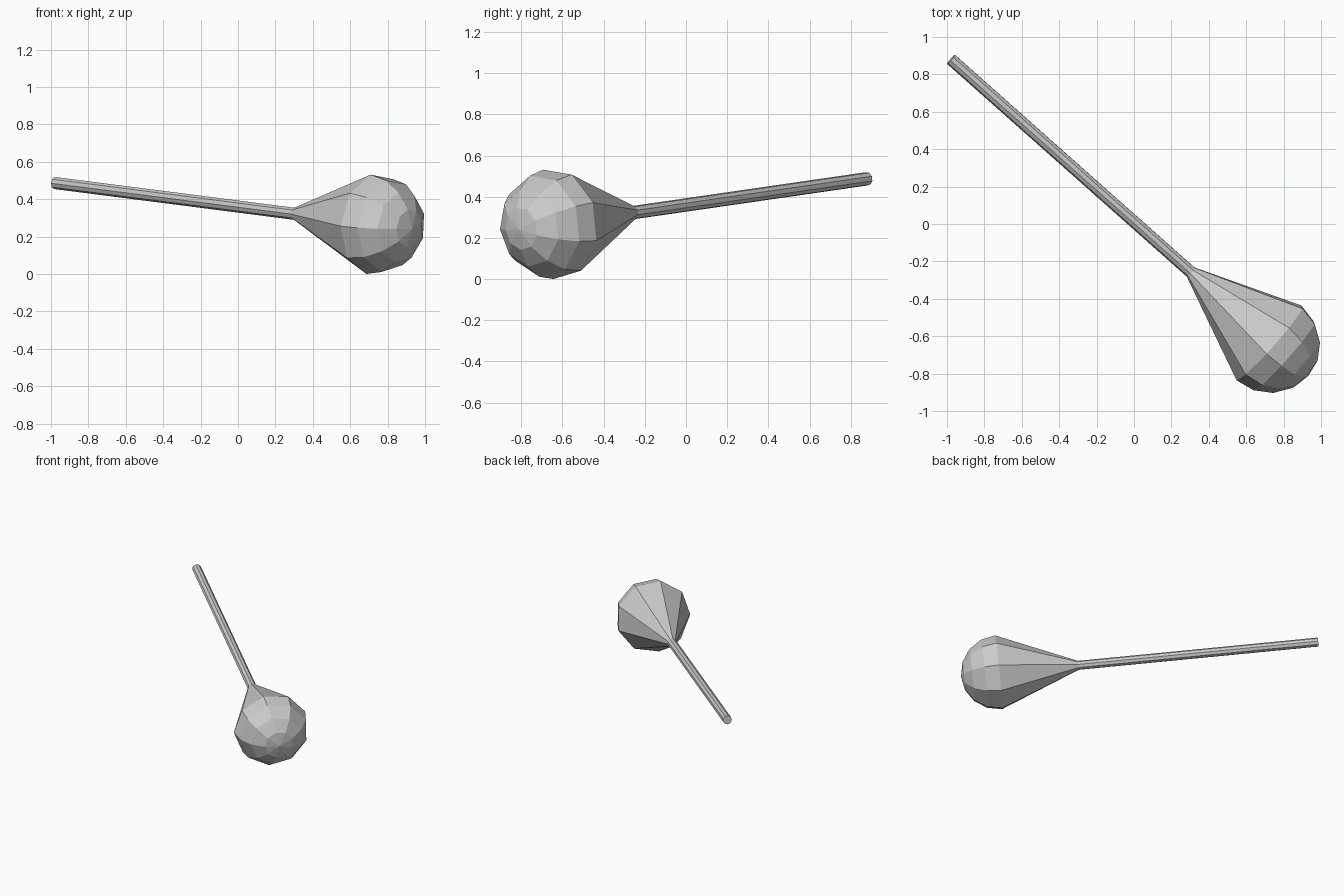
import bpy, bmesh
from math import sin, cos, pi, radians
from mathutils import Vector, Matrix

if "Cube" in bpy.data.objects:
    bpy.data.objects.remove(bpy.data.objects["Cube"])

SIDES = 9
R = 0.271        # bulb radius
r = 0.033        # handle radius
end = Vector((-0.978, 0.881, 0.487))
centre = Vector((0.729, -0.634, 0.268))

# frame along the leaning axis: local z runs from the bulb to the handle end
axis = (end - centre).normalized()
across = Vector((0, 0, 1)).cross(axis).normalized()
up = axis.cross(across)
frame = Matrix((across, up, axis)).transposed().to_4x4()
frame.translation = centre
length = (end - centre).length
neck = length * 0.249


def lathe(name, profile):
    """Spin (radius, height) points around the axis; radius 0 makes a pole."""
    bm = bmesh.new()
    rings = []
    for rad, h in profile:
        n = 1 if rad < 1e-6 else SIDES
        rings.append([bm.verts.new((rad * cos(a), rad * sin(a), h))
                      for a in (2 * pi * i / SIDES - radians(2.5) for i in range(n))])
    for a, b in zip(rings, rings[1:]):
        for i in range(SIDES):
            j = (i + 1) % SIDES
            quad = [a[i % len(a)], a[j % len(a)], b[j % len(b)], b[i % len(b)]]
            bm.faces.new(list(dict.fromkeys(quad)))
    bmesh.ops.recalc_face_normals(bm, faces=bm.faces)
    bm.transform(frame)
    me = bpy.data.meshes.new(name)
    bm.to_mesh(me)
    bm.free()
    ob = bpy.data.objects.new(name, me)
    bpy.context.collection.objects.link(ob)
    return ob


# bulb: four-band dome, then a straight cone in to the neck
dome = [(R * sin(k * pi / 8), -R * cos(k * pi / 8)) for k in range(5)]
# handle: straight rod continuing from the neck, capped at the end
lathe("bulb_and_handle", dome + [(r, neck), (r, length), (0, length)])
